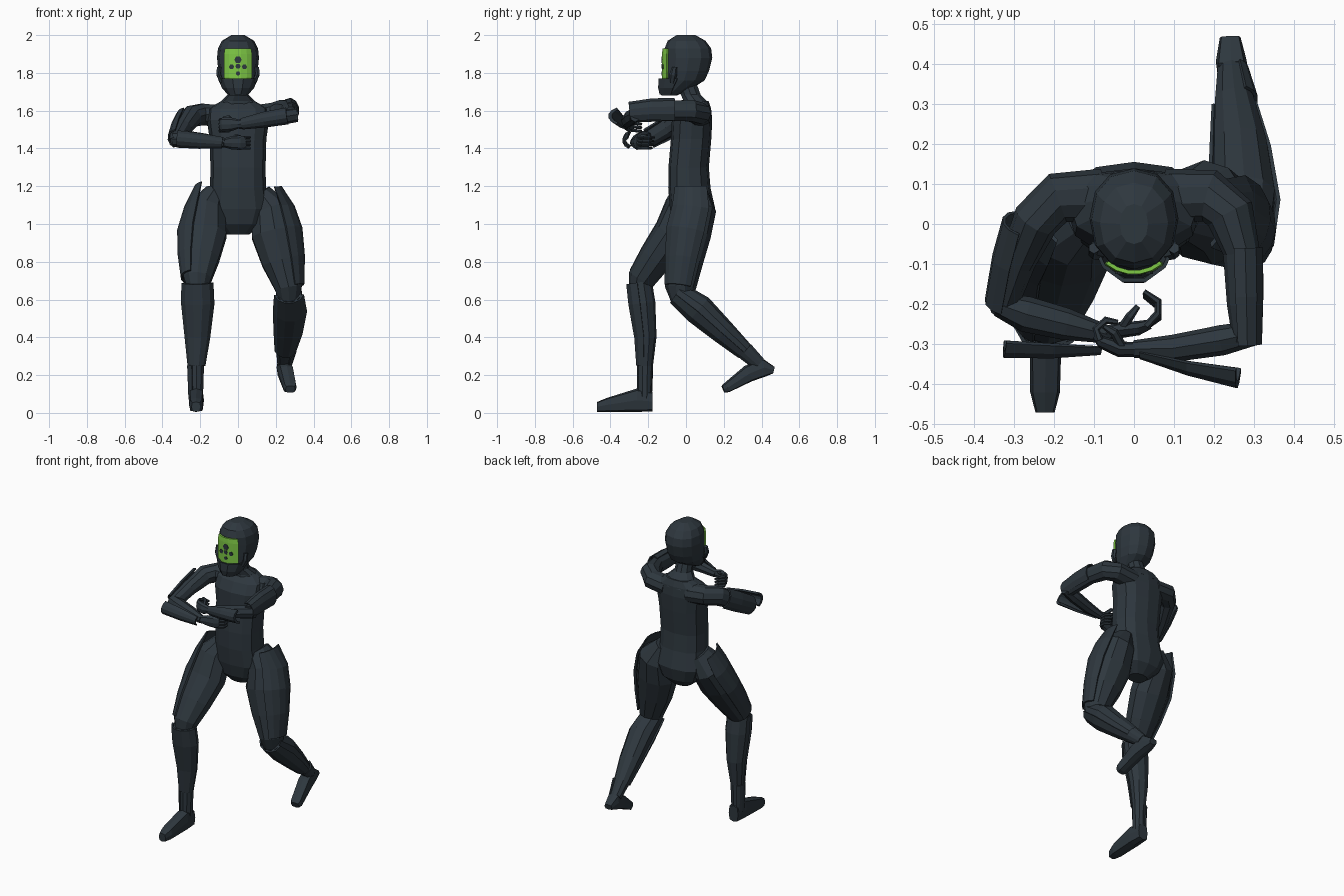
import bpy, bmesh, math
from mathutils import Vector


def material(name, rgb):
    m = bpy.data.materials.new(name)
    m.diffuse_color = (*rgb, 1)
    return m


DARK = material("dark slate", (0.027, 0.038, 0.048))
GREEN = material("visor green", (0.21, 0.58, 0.06))


def loft(name, stations, hint, n=10, arc=None, shell=(1.02, 1.12), p=1.0, axis=None, mat=DARK):
    """Loft elliptical sections (x, y, z, ra, rb) along a path; arc=(deg, deg) makes a plate."""
    pts = [Vector(s[:3]) for s in stations]
    if arc:
        a0, a1 = map(math.radians, arc)
        ang = [a0 + (a1 - a0) * i / 5 for i in range(6)]
        prof = [(a, shell[1]) for a in ang] + [(a, shell[0]) for a in reversed(ang)]
    else:
        prof = [(2 * math.pi * i / n, 1.0) for i in range(n)]

    def sq(v):
        return math.copysign(abs(v) ** p, v) if abs(v) > 1e-6 else 0.0

    bm = bmesh.new()
    rings = []
    for i, st in enumerate(stations):
        if axis:
            t = Vector(axis)
        else:
            t = (pts[min(i + 1, len(pts) - 1)] - pts[max(i - 1, 0)]).normalized()
        s = t.cross(Vector(hint)).normalized()
        u = s.cross(t)
        rings.append([bm.verts.new(pts[i] + s * (st[3] * k * sq(math.cos(a))) + u * (st[4] * k * sq(math.sin(a))))
                      for a, k in prof])
    m = len(prof)
    for r, q in zip(rings, rings[1:]):
        for i in range(m):
            bm.faces.new((r[i], r[(i + 1) % m], q[(i + 1) % m], q[i]))
    if arc:  # end caps as strips so curved plates close cleanly
        for r in (rings[0], rings[-1]):
            for i in range(5):
                bm.faces.new((r[i], r[i + 1], r[m - 2 - i], r[m - 1 - i]))
    else:
        bm.faces.new(rings[0])
        bm.faces.new(rings[-1])
    bmesh.ops.recalc_face_normals(bm, faces=bm.faces)
    me = bpy.data.meshes.new(name)
    bm.to_mesh(me)
    bm.free()
    me.materials.append(mat)
    ob = bpy.data.objects.new(name, me)
    bpy.context.collection.objects.link(ob)
    return ob


X, Y, Z = (1, 0, 0), (0, 1, 0), (0, 0, 1)


def upright(name, rows, **kw):
    """Rows are (z, centre y, half width, half depth)."""
    return loft(name, [(0, cy, z, rx, ry) for z, cy, rx, ry in rows], Y, axis=Z, **kw)


# Head, jaw guard, face panel and its spots
upright("helmet", [(1.68, -.09, .045, .04), (1.71, -.06, .065, .08), (1.76, -.01, .092, .108),
                   (1.81, .004, .104, .118), (1.88, .014, .111, .125), (1.93, .01, .106, .123),
                   (1.97, .003, .085, .1), (2.0, 0, .035, .05)], n=12, p=.9)
upright("jaw_guard", [(1.685, -.06, .055, .08), (1.72, -.04, .085, .108), (1.77, -.01, .108, .136)],
        arc=(-165, -15), shell=(.95, 1.03))
upright("face_panel", [(1.76, 0, .1, .124), (1.775, 0, .12, .124), (1.9, 0, .12, .124), (1.928, 0, .112, .122)],
        arc=(-127, -53), shell=(.95, 1.03), mat=GREEN)
for x, z, r in [(0, 1.87, .02), (-.034, 1.832, .014), (.034, 1.832, .014), (0, 1.835, .014), (0, 1.797, .012)]:
    y = -.125 + abs(x) * .12
    loft("face_spot", [(x, y - .004, z, r, r), (x, y + .003, z, r, r)], Z, n=6)
for sx in (-1, 1):
    loft("ear_guard", [(sx * .1, -.06, 1.83, .014, .014), (sx * .103, -.068, 1.79, .02, .012),
                       (sx * .085, -.075, 1.75, .016, .012)], X, n=6)

# Neck and torso
upright("neck", [(1.6, .06, .15, .075), (1.65, .05, .09, .065), (1.685, .025, .055, .055), (1.74, .005, .05, .055)],
        n=10)
upright("torso", [(.945, .03, .06, .05), (1.0, .035, .13, .1), (1.08, .035, .165, .12), (1.19, .018, .148, .112),
                  (1.3, .014, .146, .107), (1.45, .027, .15, .107), (1.55, .032, .165, .107),
                  (1.61, .045, .16, .088), (1.65, .06, .09, .06)], n=12, p=.8)

# Legs: (x, y, z, half depth, half width) from hip to ankle
thighs = {
    "left": [(.12, .04, 1.17, .075, .055), (.175, .045, 1.08, .115, .11), (.195, .015, .95, .118, .13),
             (.232, -.01, .8, .1, .11), (.268, -.03, .66, .082, .075), (.27, -.03, .59, .05, .055)],
    "right": [(-.12, .03, 1.17, .075, .055), (-.165, .0, 1.08, .112, .105), (-.18, -.07, .95, .1, .125),
              (-.2, -.16, .82, .09, .105), (-.215, -.235, .71, .075, .078), (-.215, -.255, .65, .05, .055)]}
hips = {"left": (.165, .045, 1.195, .1, .058), "right": (-.165, .04, 1.195, .09, .058)}
shins = {
    "left": [(.27, -.045, .635, .06, .07), (.275, .07, .55, .078, .08), (.265, .2, .43, .062, .068),
             (.25, .31, .33, .046, .05), (.243, .385, .26, .036, .036)],
    "right": [(-.215, -.245, .69, .065, .075), (-.213, -.23, .58, .068, .078), (-.215, -.212, .4, .056, .06),
              (-.22, -.217, .25, .042, .042), (-.22, -.22, .07, .038, .036)]}
for side, sg in (("left", 1), ("right", -1)):
    t, s = thighs[side], shins[side]
    loft(side + "_thigh", t, X)
    loft(side + "_thigh_plate", [hips[side]] + t[1:5], X, arc=(sg * 25, sg * 125), shell=(1.02, 1.15))
    loft(side + "_shin", s, X)
    loft(side + "_shin_plate", s[:4], X, arc=(-80, 80), shell=(1.02, 1.15))
    loft(side + "_ankle_plate", s[3:], X, arc=(sg * 30, sg * 150), shell=(1.02, 1.2))

# Feet, one flat on the ground and one lifted at the heel
loft("right_foot", [(-.22, -.178, .06, .034, .052), (-.22, -.26, .067, .04, .062), (-.222, -.42, .042, .037, .037),
                    (-.222, -.47, .032, .024, .026)], Z, n=8, p=.55, axis=(0, -1, 0))
loft("left_foot", [(.24, .465, .226, .026, .018), (.242, .41, .24, .038, .05), (.255, .33, .208, .04, .045),
                   (.275, .215, .133, .036, .027), (.277, .197, .125, .026, .02)], Z, n=8, p=.55)

# Arms: (x, y, z, half horizontal, half vertical)
loft("left_upper_arm", [(.08, .07, 1.57, .068, .06), (.19, .07, 1.585, .066, .06), (.24, .025, 1.6, .062, .06),
                        (.268, -.07, 1.6, .046, .056), (.275, -.2, 1.59, .043, .052), (.28, -.29, 1.58, .034, .042)], Z)
loft("left_upper_arm_plate", [(.274, -.06, 1.6, .044, .06), (.277, -.18, 1.6, .042, .057),
                              (.28, -.3, 1.59, .036, .05)], Z, arc=(60, 230), shell=(1.0, 1.14))
loft("right_upper_arm", [(-.08, .07, 1.57, .068, .06), (-.19, .065, 1.58, .064, .06), (-.245, .01, 1.57, .058, .06),
                         (-.29, -.09, 1.51, .046, .05), (-.325, -.19, 1.45, .04, .045),
                         (-.335, -.22, 1.435, .025, .03)], Z)
loft("right_upper_arm_plate", [(-.275, .0, 1.56, .047, .055), (-.3, -.09, 1.51, .047, .055),
                               (-.322, -.2, 1.45, .044, .05)], Z, arc=(-65, 85), shell=(1.0, 1.18))
loft("left_forearm", [(.31, -.27, 1.58, .03, .04), (.22, -.29, 1.565, .038, .042), (.1, -.31, 1.545, .034, .036),
                      (.0, -.312, 1.527, .022, .025)], Z, n=8)
loft("left_forearm_plate", [(.263, -.335, 1.572, .07, .045), (.14, -.325, 1.552, .05, .042),
                            (.02, -.31, 1.53, .026, .03)], Z, arc=(115, 245), shell=(.82, 1.1))
loft("right_forearm", [(-.34, -.2, 1.45, .03, .042), (-.27, -.225, 1.45, .045, .044), (-.17, -.25, 1.44, .04, .038),
                       (-.07, -.275, 1.43, .023, .025)], Z, n=8)
loft("right_forearm_plate", [(-.32, -.27, 1.45, .06, .046), (-.2, -.28, 1.44, .052, .042),
                             (-.08, -.295, 1.43, .03, .03)], Z, arc=(-65, 65), shell=(.82, 1.1))

# Hands with curled fingers and a thumb
loft("left_hand", [(.01, -.313, 1.53, .018, .022), (-.035, -.313, 1.528, .02, .036), (-.08, -.295, 1.526, .016, .038),
                   (-.095, -.28, 1.524, .01, .03)], Z, n=8)
loft("right_hand", [(-.08, -.275, 1.43, .018, .022), (-.035, -.265, 1.43, .02, .035), (.01, -.26, 1.43, .018, .038),
                    (.04, -.25, 1.43, .012, .034)], Z, n=8)
for i in range(4):
    dz = (i - 1.5) * .019
    r = .0095
    loft("left_finger", [(-.085, -.29, 1.525 + dz, r, r), (-.095, -.262, 1.522 + dz, r, r),
                         (-.07, -.24, 1.52 + dz, r, r), (-.04, -.245, 1.52 + dz, .006, .006)], Z, n=6)
    loft("right_finger", [(.03, -.255, 1.43 + dz, r, r), (.06, -.235 + i * .004, 1.43 + dz, r, r),
                          (.06, -.205 + i * .004, 1.43 + dz, r, r),
                          (.025, -.18 + i * .004, 1.43 + dz, .006, .006)], Z, n=6)
loft("left_thumb", [(-.03, -.305, 1.545, .012, .012), (-.05, -.27, 1.565, .011, .011),
                    (-.075, -.255, 1.565, .007, .007)], Z, n=6)
loft("right_thumb", [(-.03, -.26, 1.445, .012, .012), (-.01, -.23, 1.465, .011, .011),
                     (.01, -.205, 1.465, .007, .007)], Z, n=6)
